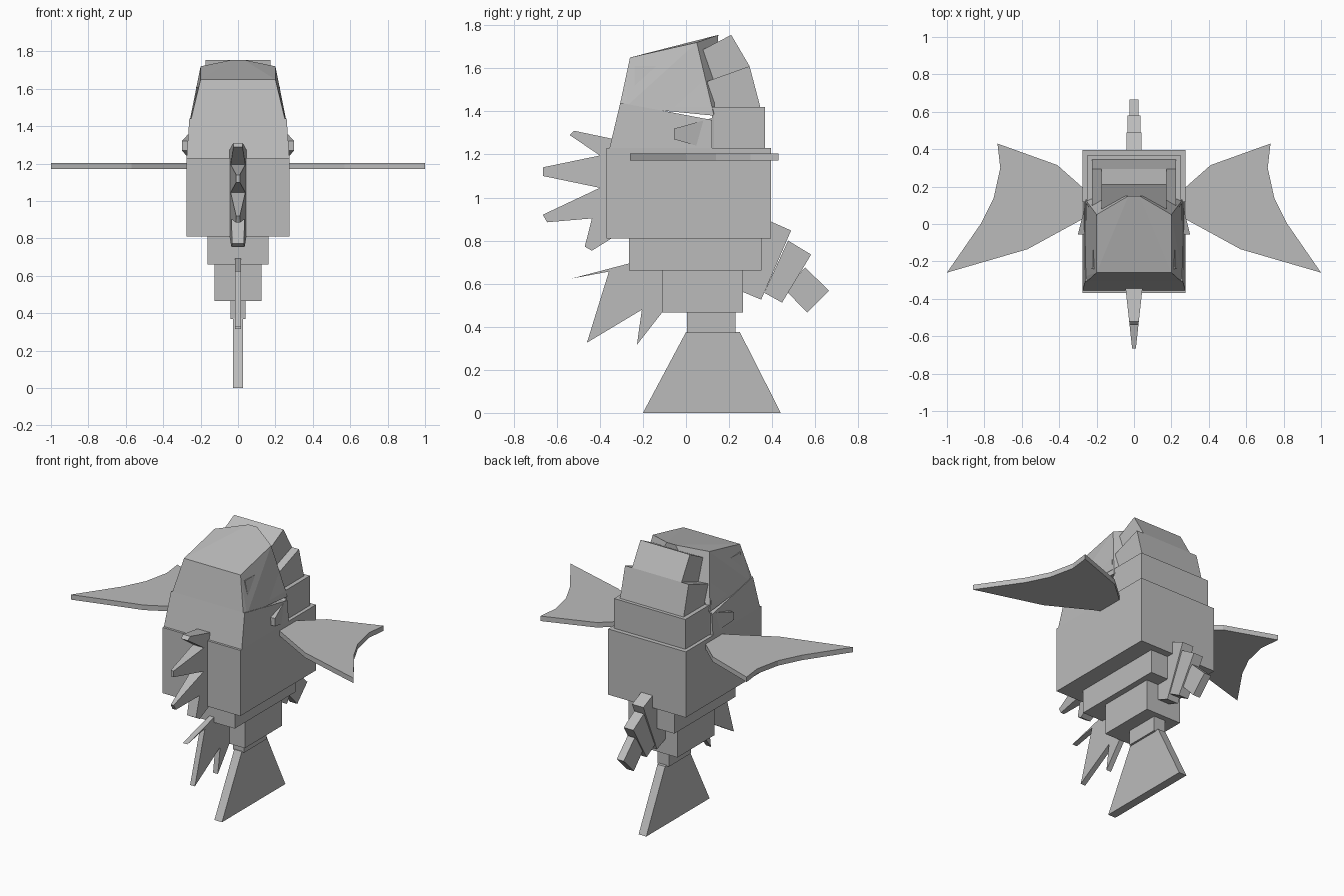
import bpy
import bmesh

cube = bpy.data.objects.get("Cube")
if cube:
    bpy.data.objects.remove(cube, do_unlink=True)

GREY = (0.5, 0.5, 0.5, 1)
mat = bpy.data.materials.new("stone grey")
mat.use_nodes = True
mat.diffuse_color = GREY
mat.node_tree.nodes["Principled BSDF"].inputs["Base Color"].default_value = GREY


def finish(name, bm):
    bmesh.ops.recalc_face_normals(bm, faces=bm.faces[:])
    mesh = bpy.data.meshes.new(name)
    bm.to_mesh(mesh)
    bm.free()
    mesh.materials.append(mat)
    obj = bpy.data.objects.new(name, mesh)
    bpy.context.collection.objects.link(obj)
    return obj


def loft(name, lower, upper):
    """Join two matching outlines into a closed solid."""
    bm = bmesh.new()
    a = [bm.verts.new(p) for p in lower]
    b = [bm.verts.new(p) for p in upper]
    bm.faces.new(a)
    bm.faces.new(b)
    for i in range(len(a)):
        j = (i + 1) % len(a)
        bm.faces.new((a[i], a[j], b[j], b[i]))
    return finish(name, bm)


def slab(name, profile, half):
    """Side profile (y, z) widened in x by a number or a rule of y and z."""
    rule = half if callable(half) else lambda y, z: half
    return loft(name, [(-rule(y, z), y, z) for y, z in profile],
                [(rule(y, z), y, z) for y, z in profile])


def box(name, half, y0, y1, z0, z1):
    return slab(name, [(y0, z0), (y1, z0), (y1, z1), (y0, z1)], half)


# Stepped body, narrowing down to the tail
box("body", 0.275, -0.37, 0.395, 0.81, 1.23)
box("rear_body", 0.163, -0.265, 0.35, 0.66, 0.81)
box("tail_base", 0.125, -0.11, 0.265, 0.465, 0.66)
box("tail_joint", 0.04, 0.005, 0.23, 0.37, 0.465)
slab("tail_fin", [(-0.2, 0), (0.44, 0), (0.25, 0.375), (0, 0.375)], 0.027)

# Lower front of the head
slab("lower_head", [(-0.355, 1.23), (-0.305, 1.44), (0.12, 1.36), (0.12, 1.23)],
     lambda y, z: 0.275 - 0.07 * (z - 1.23))

# Upper front of the head, with a roof that points backwards
bm = bmesh.new()
for x, y, z in [(0.25, -0.305, 1.44), (0.2, -0.26, 1.65), (0.2, 0.05, 1.72),
                (0.03, 0.15, 1.755), (0.26, 0.13, 1.38), (0.26, -0.28, 1.42)]:
    for side in (-1, 1):
        bm.verts.new((side * x, y, z))
bmesh.ops.convex_hull(bm, input=bm.verts[:])
bmesh.ops.dissolve_limit(bm, angle_limit=0.02, verts=bm.verts[:], edges=bm.edges[:])
finish("upper_head", bm)

# Slightly raised cheek panels and outward gill flaps
slab("cheek_panels", [(-0.24, 1.42), (-0.24, 1.61), (0.06, 1.61), (0.11, 1.42)],
     lambda y, z: 0.26 - 0.2 * (z - 1.4))
slab("gill_flaps", [(0.13, 1.42), (0.125, 1.37), (-0.055, 1.32), (-0.055, 1.27),
                    (0.085, 1.23), (0.13, 1.23)],
     lambda y, z: 0.255 + 0.25 * (0.125 - y))

# Stepped back of the head
box("head_back_low", 0.252, 0.12, 0.367, 1.23, 1.42)
slab("head_back_mid", [(0.1, 1.42), (0.345, 1.42), (0.295, 1.61), (0.1, 1.54)], 0.225)
slab("head_back_top", [(0.105, 1.54), (0.295, 1.61), (0.21, 1.755), (0.075, 1.685)], 0.175)

# Spiny fins on the front
slab("front_spines",
     [(-0.33, 1.27), (-0.52, 1.31), (-0.54, 1.29), (-0.4, 1.195), (-0.665, 1.14),
      (-0.665, 1.1), (-0.4, 1.045), (-0.665, 0.92), (-0.645, 0.885), (-0.437, 0.903),
      (-0.47, 0.772), (-0.437, 0.753), (-0.33, 0.82)],
     lambda y, z: 0.01 + 0.11 * (y + 0.665))
slab("lower_spines",
     [(-0.24, 0.7), (-0.535, 0.623), (-0.358, 0.656), (-0.46, 0.326), (-0.205, 0.479),
      (-0.228, 0.316), (-0.1, 0.48), (-0.1, 0.7)], 0.017)

# Three overlapping blocks of the back fin
slab("back_fin_inner", [(0.395, 0.888), (0.488, 0.847), (0.349, 0.526), (0.26, 0.563),
                        (0.26, 0.8)], 0.04)
slab("back_fin_middle", [(0.474, 0.8), (0.581, 0.735), (0.446, 0.512), (0.363, 0.558)], 0.034)
slab("back_fin_outer", [(0.553, 0.675), (0.665, 0.567), (0.563, 0.465), (0.46, 0.572)], 0.025)

# Flat side fins
FIN = [(0.25, 0.17), (0.28, 0.2), (0.41, 0.315), (0.73, 0.43), (0.715, 0.3),
       (0.75, 0.14), (0.82, 0), (1, -0.26), (0.57, -0.135), (0.25, 0.04)]
for name, side in (("left_fin", 1), ("right_fin", -1)):
    loft(name, [(side * x, y, 1.172) for x, y in FIN],
         [(side * x, y, 1.204) for x, y in FIN])
